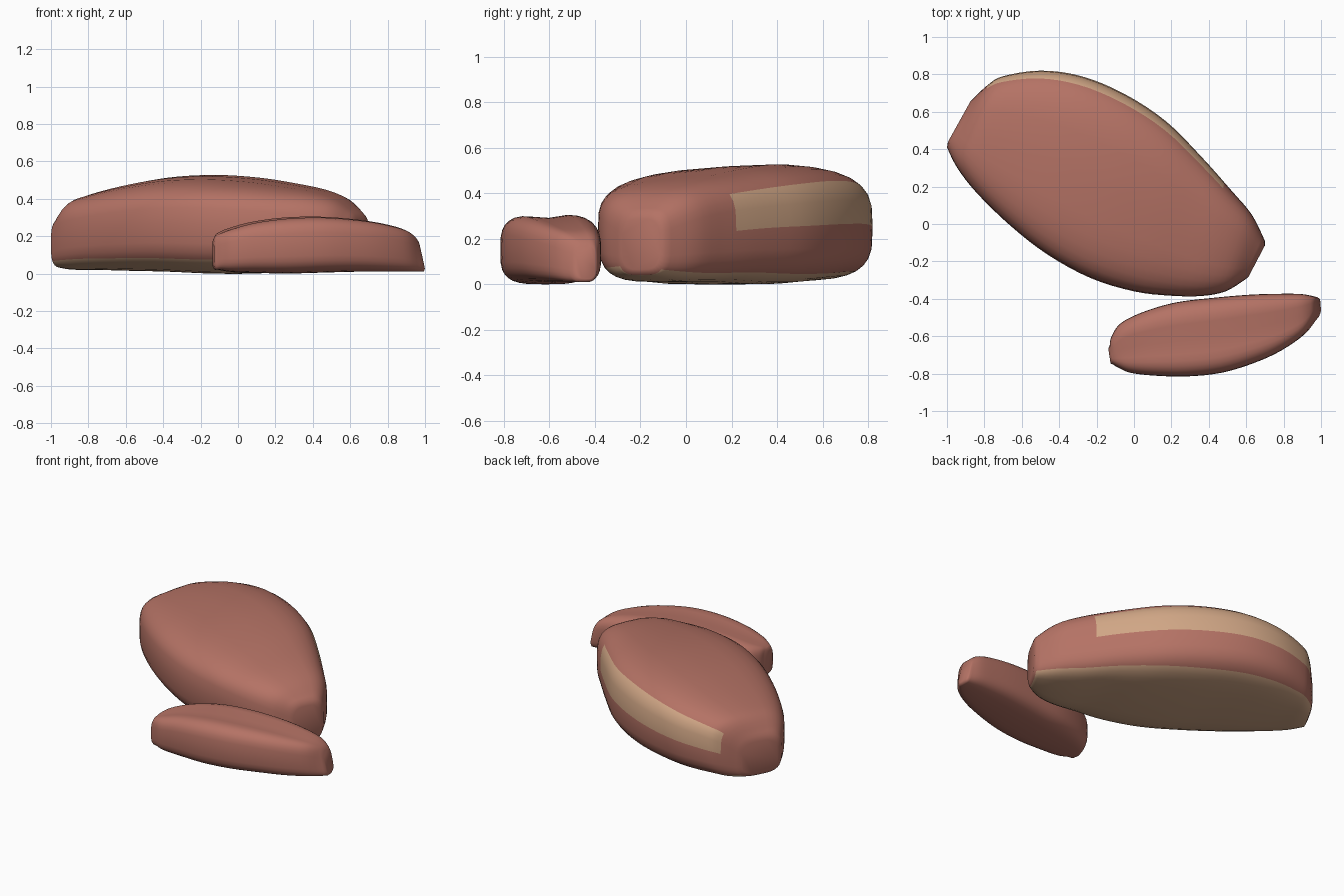
import bpy
import bmesh
from math import sin, cos, pi, exp, copysign

cube = bpy.data.objects.get("Cube")
if cube:
    bpy.data.objects.remove(cube, do_unlink=True)

RING = 32    # points around each cross-section
STEPS = 4    # smooth steps between stations


def make_material(name, color):
    mat = bpy.data.materials.new(name)
    mat.use_nodes = True
    mat.diffuse_color = color
    bsdf = next(n for n in mat.node_tree.nodes if n.type == 'BSDF_PRINCIPLED')
    bsdf.inputs["Base Color"].default_value = color
    return mat


meat = make_material("meat red", (0.46, 0.17, 0.13, 1))
fat = make_material("fat tan", (0.63, 0.38, 0.235, 1))


def smooth_stations(stations):
    """Catmull-Rom interpolation of every value along the piece."""
    pts = [stations[0]] + stations + [stations[-1]]
    out = []
    for i in range(len(stations) - 1):
        for k in range(STEPS):
            t = k / STEPS
            out.append([
                b + t / 2 * (c - a + t * (2 * a - 5 * b + 4 * c - d + t * (3 * (b - c) + d - a)))
                for a, b, c, d in zip(*pts[i:i + 4])])
    return out + [stations[-1]]


def power(v, e):
    return copysign(abs(v) ** e, v)


def make_slab(name, stations, groove, tilt, lean, color_rule):
    """Loft rounded box sections; station = back x, y, front x, y, top, bottom."""
    bm = bmesh.new()
    rows = smooth_stations(stations)
    rings = []
    for i, (bx, by, fx, fy, top, low) in enumerate(rows):
        t = i / (len(rows) - 1)
        ring = []
        for j in range(RING):
            a = 2 * pi * j / RING
            c, s = power(cos(a), 0.57), power(sin(a), 0.57)
            x = (bx + fx) / 2 + c * (bx - fx) / 2 - s * lean * t ** 8
            y = (by + fy) / 2 + c * (by - fy) / 2
            z = (top + low) / 2 + s * (top - low) / 2
            if s > 0:   # shallow dip along the top, and a lower front edge
                dip = groove * exp(-((c + 0.1) / 0.4) ** 2) + tilt * max(0, 0.3 - c)
                z -= s * sin(pi * t) * dip
            ring.append(bm.verts.new((x, y, z)))
        rings.append(ring)
    for i in range(len(rings) - 1):
        for j in range(RING):
            k = (j + 1) % RING
            f = bm.faces.new((rings[i][j], rings[i][k], rings[i + 1][k], rings[i + 1][j]))
            f.material_index = color_rule(i / STEPS, j)
    # softened end caps: one inset ring pushed slightly outward, then a flat face
    for ring, nxt in ((rings[0], rings[1]), (rings[-1], rings[-2])):
        mid = sum((v.co for v in ring), ring[0].co * 0) / RING
        inner = sum((v.co for v in nxt), ring[0].co * 0) / RING
        push = (mid - inner).normalized() * 0.012
        cap = [bm.verts.new(v.co.lerp(mid, 0.2) + push) for v in ring]
        for j in range(RING):
            k = (j + 1) % RING
            bm.faces.new((ring[j], ring[k], cap[k], cap[j]))
        bm.faces.new(cap)
    bmesh.ops.recalc_face_normals(bm, faces=bm.faces)
    mesh = bpy.data.meshes.new(name)
    bm.to_mesh(mesh)
    bm.free()
    mesh.materials.append(meat)
    mesh.materials.append(fat)
    obj = bpy.data.objects.new(name, mesh)
    bpy.context.collection.objects.link(obj)
    bpy.ops.object.select_all(action='DESELECT')
    obj.select_set(True)
    bpy.context.view_layer.objects.active = obj
    bpy.ops.object.shade_smooth_by_angle(angle=1.2)
    return obj


def large_colors(station, j):
    strip = 1 <= station < 7.75 and j < 3     # fat strip on the upper back side
    under = RING * 0.58 < j < RING * 0.87     # fat underside
    return int(strip or under)


# Large fillet
make_slab("large_fillet", [
    (-.85, .68, -1, .41, .29, .03),
    (-.78, .745, -.945, .3, .39, .02),
    (-.7, .79, -.84, .165, .435, .02),
    (-.5, .82, -.66, -.01, .485, .015),
    (-.28, .79, -.46, -.165, .52, .01),
    (-.05, .695, -.23, -.29, .53, 0),
    (.17, .55, 0, -.36, .515, 0),
    (.36, .36, .19, -.383, .485, .01),
    (.52, .18, .36, -.385, .45, .01),
    (.63, .05, .49, -.36, .4, .02),
    (.7, -.09, .59, -.3, .32, .04),
], 0, 0.035, 0, large_colors)

# Small fillet
make_slab("small_fillet", [
    (-.13, -.65, -.115, -.75, .2, .02),
    (-.12, -.6, -.08, -.77, .22, .02),
    (-.07, -.53, -.02, -.795, .245, .01),
    (.05, -.47, .1, -.81, .28, .005),
    (.22, -.42, .28, -.815, .305, 0),
    (.42, -.395, .47, -.795, .31, .005),
    (.62, -.378, .65, -.74, .295, .01),
    (.78, -.373, .79, -.675, .27, .01),
    (.9, -.375, .91, -.59, .235, .01),
    (.97, -.39, .975, -.5, .19, .01),
], 0.02, 0, 0.02, lambda station, j: 0)
